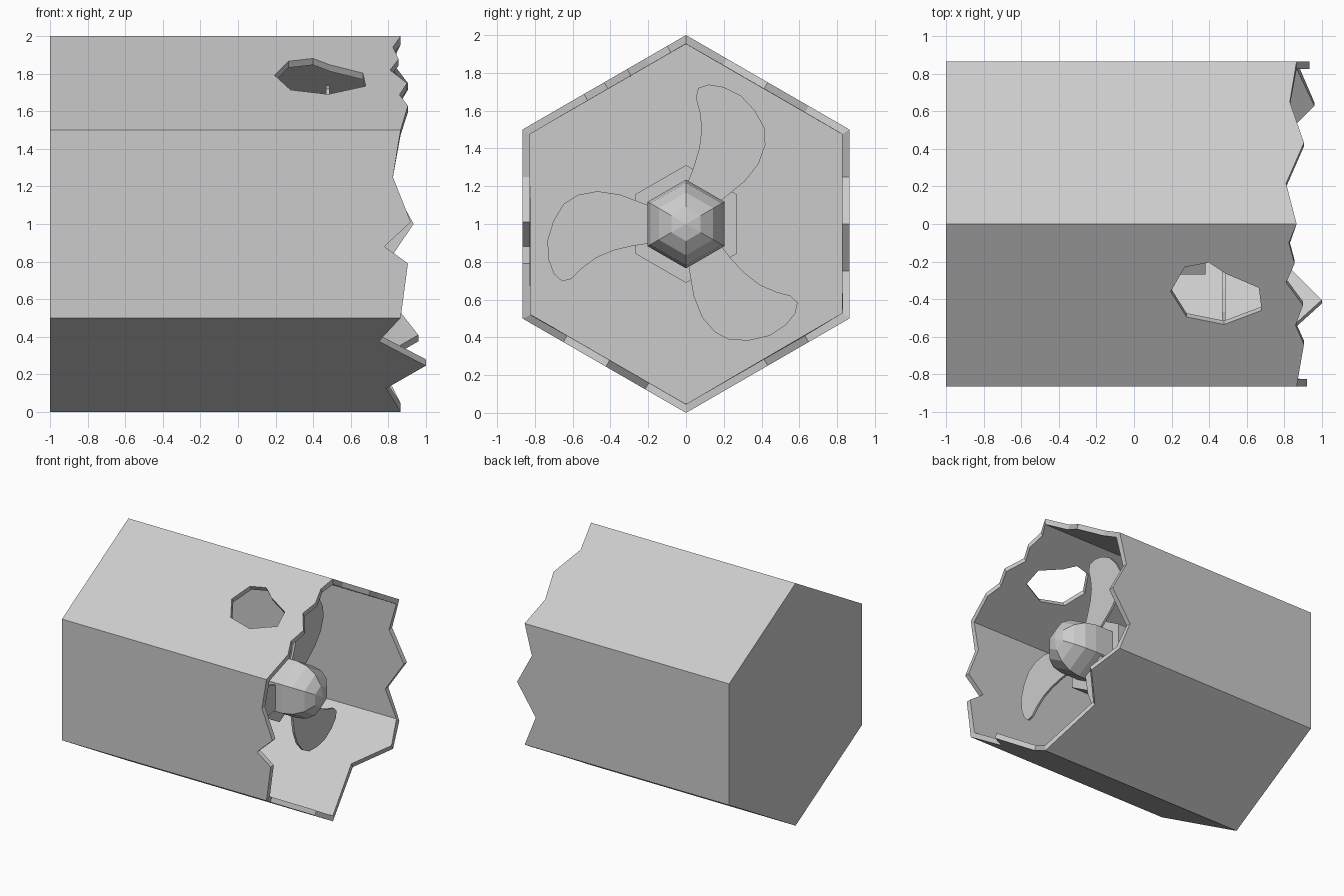
import bpy, bmesh
from math import pi, sin, cos, radians
from mathutils import Matrix, Vector

if "Cube" in bpy.data.objects:
    bpy.data.objects.remove(bpy.data.objects["Cube"])


def make_object(name, bm):
    bmesh.ops.recalc_face_normals(bm, faces=bm.faces[:])
    mesh = bpy.data.meshes.new(name)
    bm.to_mesh(mesh)
    bm.free()
    obj = bpy.data.objects.new(name, mesh)
    bpy.context.collection.objects.link(obj)
    return obj


def hexagon(bm, x, radius):
    return [bm.verts.new((x, radius * sin(i * pi / 3), 1 + radius * cos(i * pi / 3)))
            for i in range(6)]


def hex_loft(name, stations, tip=None):
    """Loft hexagons along x; stations are (x, radius)."""
    bm = bmesh.new()
    rings = [hexagon(bm, x, r) for x, r in stations]
    bm.faces.new(rings[0])
    for a, b in zip(rings, rings[1:]):
        for i in range(6):
            j = (i + 1) % 6
            bm.faces.new((a[i], a[j], b[j], b[i]))
    if tip is None:
        bm.faces.new(rings[-1])
    else:
        point = bm.verts.new((tip, 0, 1))
        for i in range(6):
            bm.faces.new((rings[-1][i], rings[-1][(i + 1) % 6], point))
    return make_object(name, bm)


# Torn hexagonal casing: (fraction along side, x) for each side's broken edge
torn_edges = [
    [(.25, .81), (.5, .905), (.75, .83)],
    [(.25, .80), (.5, .935), (.75, .765)],
    [(.25, .96), (.5, .745)],
    [(.25, .79), (.49, 1.0), (.75, .75)],
    [(.29, .905), (.38, .78), (.51, .92), (.75, .825)],
    [(.26, .905), (.376, .86), (.5, .90), (.64, .81), (.755, .855), (.885, .825)],
]
bm = bmesh.new()
back = hexagon(bm, -1, 1)
front = hexagon(bm, .866, 1)
bm.faces.new(back)
for i, edge in enumerate(torn_edges):
    j = (i + 1) % 6
    jags = []
    for t, x in edge:
        p = front[i].co.lerp(front[j].co, t)
        jags.append(bm.verts.new((x, p.y, p.z)))
    if i < 5:
        bm.faces.new([back[i], front[i]] + jags + [front[j], back[j]])
        continue

    # Ragged hole in the upper front side, split into two faces
    def on_roof(points):
        return [bm.verts.new((x, y, 2 + y / 3 ** .5)) for x, y in points]
    left, right = on_roof([(.195, -.36), (.68, -.46)])
    upper = on_roof([(.27, -.23), (.40, -.205), (.49, -.265), (.665, -.34)])
    lower = on_roof([(.28, -.495), (.48, -.535)])
    bm.faces.new([back[i], left] + upper + [right] + jags[2:] + [front[j], back[j]])
    bm.faces.new([back[i], left] + lower + [right] + jags[2::-1] + [front[i]])
casing = make_object("casing", bm)
wall = casing.modifiers.new("wall", 'SOLIDIFY')
wall.thickness = .04
wall.offset = -1
wall.use_even_offset = True

# Motor block and domed hub
hex_loft("motor_block", [(-.97, .312), (.38, .312)])
R = .235
dome = [(.54 + R * sin(radians(a)), R * cos(radians(a))) for a in (0, 22.5, 45, 67.5)]
hex_loft("hub", [(.36, R)] + dome, tip=.54 + R)

# Three flat curved blades
outline = [(0, .08), (.0, .2), (.04, .30), (.07, .40), (.083, .50), (.073, .59), (.052, .67),
           (.065, .72), (.12, .738), (.20, .725), (.29, .68), (.365, .60), (.415, .51),
           (.42, .42), (.385, .32), (.31, .225), (.2, .135), (.1, .05)]
for k in range(3):
    bm = bmesh.new()
    face = bm.faces.new([bm.verts.new((.468, y, z)) for y, z in outline])
    side = bmesh.ops.extrude_face_region(bm, geom=[face], use_keep_orig=True)
    moved = [v for v in side["geom"] if isinstance(v, bmesh.types.BMVert)]
    bmesh.ops.translate(bm, verts=moved, vec=(.018, 0, 0))
    bm.transform(Matrix.Translation((0, 0, 1)) @ Matrix.Rotation(k * 2 * pi / 3, 4, 'X'))
    make_object(f"blade_{k + 1}", bm)
